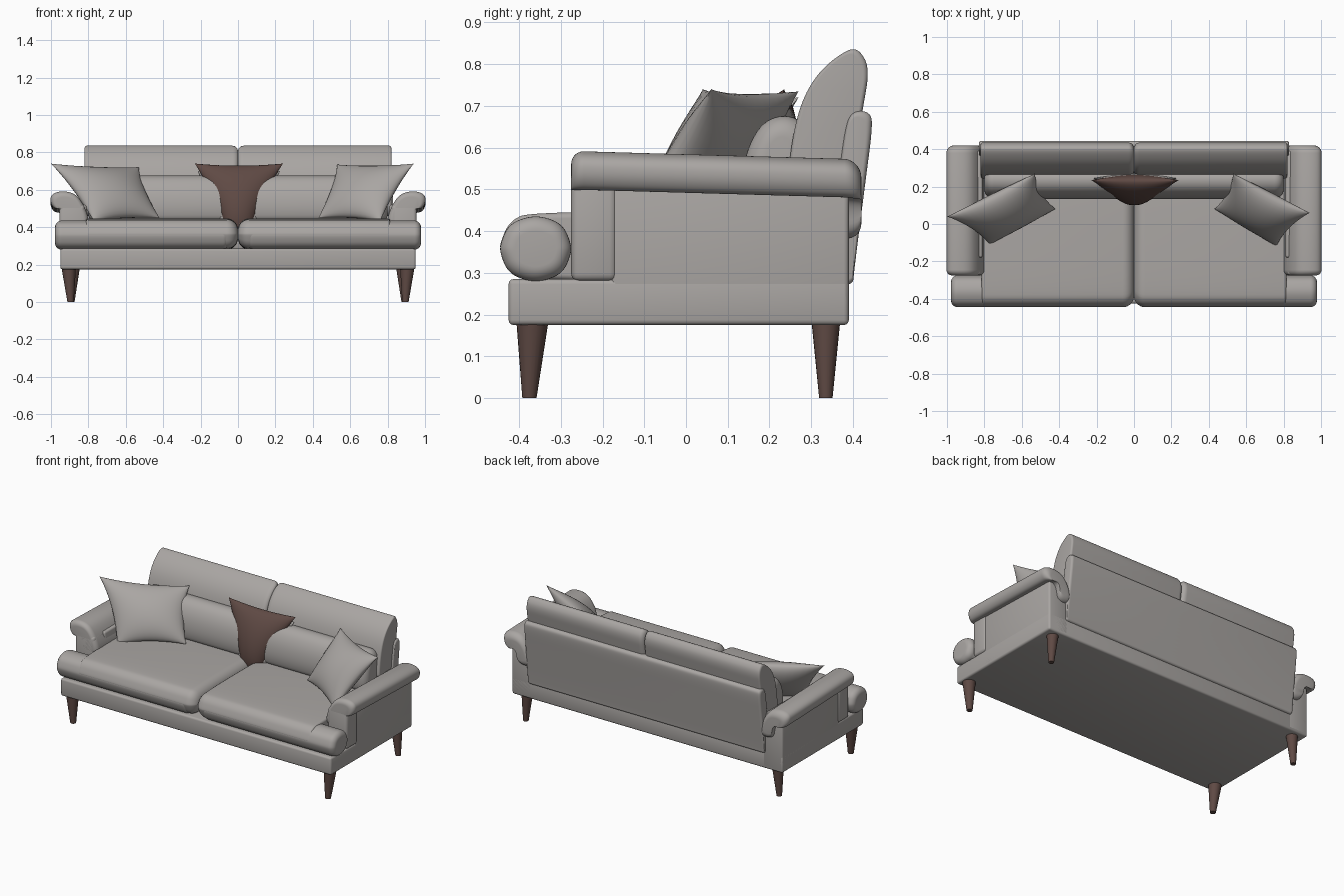
import bpy, bmesh, math
from mathutils import Vector

if "Cube" in bpy.data.objects:
    bpy.data.objects.remove(bpy.data.objects["Cube"], do_unlink=True)


def material(name, rgb):
    m = bpy.data.materials.new(name)
    m.use_nodes = True
    m.diffuse_color = (*rgb, 1)
    bsdf = m.node_tree.nodes["Principled BSDF"]
    bsdf.inputs["Base Color"].default_value = (*rgb, 1)
    bsdf.inputs["Roughness"].default_value = 0.8
    return m


FABRIC = material("warm grey fabric", (0.40, 0.38, 0.365))
BROWN = material("dark brown", (0.115, 0.068, 0.058))


def finish(name, bm, mat, angle=40):
    bmesh.ops.remove_doubles(bm, verts=bm.verts, dist=0.0002)
    bmesh.ops.recalc_face_normals(bm, faces=bm.faces)
    mesh = bpy.data.meshes.new(name)
    bm.to_mesh(mesh)
    bm.free()
    mesh.materials.append(mat)
    ob = bpy.data.objects.new(name, mesh)
    bpy.context.collection.objects.link(ob)
    bpy.ops.object.select_all(action="DESELECT")
    ob.select_set(True)
    bpy.context.view_layer.objects.active = ob
    bpy.ops.object.shade_smooth_by_angle(angle=math.radians(angle))
    return ob


def box(name, lo, hi, bevel=0.012):
    bm = bmesh.new()
    bmesh.ops.create_cube(bm, size=1)
    for v in bm.verts:
        v.co = [(a + b) / 2 + c * (b - a) for a, b, c in zip(lo, hi, v.co)]
    bmesh.ops.bevel(bm, geom=bm.edges[:], offset=bevel, segments=3, profile=0.5, affect="EDGES")
    return finish(name, bm, FABRIC)


def soften(points, rounds=3):
    """Corner cutting turns a coarse outline into a soft one."""
    for _ in range(rounds):
        cut = []
        for p, q in zip(points, points[1:] + points[:1]):
            cut += [(0.75 * p[0] + 0.25 * q[0], 0.75 * p[1] + 0.25 * q[1]),
                    (0.25 * p[0] + 0.75 * q[0], 0.25 * p[1] + 0.75 * q[1])]
        points = cut
    return points


def loft(name, outline, start, end, r_start, r_end, place, steps=7):
    """Extrude an outline between two stations, with rounded ends."""
    pts = soften(outline)
    lo = [min(p[i] for p in pts) for i in (0, 1)]
    hi = [max(p[i] for p in pts) for i in (0, 1)]
    mid = [(a + b) / 2 for a, b in zip(lo, hi)]
    half = [(b - a) / 2 for a, b in zip(lo, hi)]
    angles = [math.pi / 2 * i / steps for i in range(steps + 1)]
    stations = [(start + r_start * (1 - math.sin(a)), r_start * (1 - math.cos(a))) for a in reversed(angles)]
    stations = [(start + r_start * (1 - math.sin(a)), r_start * (1 - math.sin(math.pi / 2 - a))) for a in angles]
    stations = [(start + r_start * (1 - math.cos(a)), r_start * (1 - math.sin(a))) for a in angles]
    stations += [(end - r_end * (1 - math.cos(a)), r_end * (1 - math.sin(a))) for a in reversed(angles)]
    bm = bmesh.new()
    rings = []
    for s, inset in stations:
        k = [max(0.05, 1 - inset / h) for h in half]
        rings.append([bm.verts.new(place(s, *(m + (c - m) * f for c, m, f in zip(p, mid, k)))) for p in pts])
    for a, b in zip(rings, rings[1:]):
        for i in range(len(pts)):
            j = (i + 1) % len(pts)
            bm.faces.new((a[i], a[j], b[j], b[i]))
    bm.faces.new(rings[0])
    bm.faces.new(rings[-1])
    return finish(name, bm, FABRIC)


def pillow(name, corners, thick, pinch, mat, n=18):
    """Stuffed square pillow: corners run top left, top right, bottom right, bottom left."""
    tl, tr, br, bl = map(Vector, corners)
    normal = (tr - bl).cross(tl - br).normalized()
    bm = bmesh.new()
    for side in (-1, 1):
        grid = []
        for i in range(n + 1):
            row = []
            for j in range(n + 1):
                u, v = math.sin(math.pi * (i / n - 0.5)), math.sin(math.pi * (j / n - 0.5))
                s = (1 + u * (1 - pinch * (1 - v * v))) / 2
                t = (1 + v * (1 - pinch * (1 - u * u))) / 2
                p = bl.lerp(br, s).lerp(tl.lerp(tr, s), t)
                puff = thick * max(0, (1 - u * u) * (1 - v * v)) ** 0.55
                row.append(bm.verts.new(p + normal * side * puff))
            grid.append(row)
        for i in range(n):
            for j in range(n):
                bm.faces.new((grid[i][j], grid[i + 1][j], grid[i + 1][j + 1], grid[i][j + 1]))
    return finish(name, bm, mat, 60)


def leg(name, top, bottom, r_top, r_bottom, sides=20):
    bm = bmesh.new()
    rings = []
    for c, r in ((top, r_top), (bottom, r_bottom)):
        rings.append([bm.verts.new((c[0] + r * math.cos(a), c[1] + r * math.sin(a), c[2]))
                      for a in (2 * math.pi * i / sides for i in range(sides))])
        bm.faces.new(rings[-1])
    for i in range(sides):
        j = (i + 1) % sides
        bm.faces.new((rings[0][i], rings[0][j], rings[1][j], rings[1][i]))
    return finish(name, bm, BROWN)


def rounded(y0, y1, z0, z1, r):
    return [(y0, z0 + r), (y0, z1 - r), (y0 + r * 0.3, z1 - r * 0.3), (y0 + r, z1), (y1 - r, z1),
            (y1 - r * 0.3, z1 - r * 0.3), (y1, z1 - r), (y1, z0 + r), (y1 - r * 0.3, z0 + r * 0.3),
            (y1 - r, z0), (y0 + r, z0), (y0 + r * 0.3, z0 + r * 0.3)]


# Frame and reclined back panel
box("base_frame", (-0.95, -0.425, 0.175), (0.95, 0.39, 0.285))
back_outline = [(0.34, 0.27), (0.40, 0.27), (0.402, 0.30), (0.43, 0.52), (0.447, 0.65), (0.442, 0.685),
                (0.40, 0.69), (0.38, 0.65), (0.36, 0.48)]
loft("back_panel", back_outline, -0.83, 0.83, 0.015, 0.015, lambda s, y, z: (s, y, z))

arm_outline = [(0.80, 0.40), (0.80, 0.46), (0.835, 0.54), (0.88, 0.585), (0.95, 0.594), (1.0, 0.575),
               (1.004, 0.53), (0.98, 0.495), (0.93, 0.505), (0.90, 0.48), (0.89, 0.40)]
seat_outline = rounded(-0.445, 0.30, 0.28, 0.447, 0.075)
nose_outline = rounded(-0.445, -0.275, 0.28, 0.435, 0.065)
back_cushion = [(0.24, 0.46), (0.25, 0.60), (0.275, 0.71), (0.32, 0.785), (0.385, 0.835), (0.415, 0.836),
                (0.44, 0.79), (0.425, 0.70), (0.40, 0.56), (0.37, 0.46)]
lumbar = [(0.15, 0.42), (0.13, 0.50), (0.145, 0.60), (0.19, 0.67), (0.26, 0.68), (0.32, 0.62), (0.32, 0.42)]

for sx, side in ((1, "left"), (-1, "right")):
    def across(s, y, z):
        return (sx * s, y, z)

    def along(s, x, z):
        return (sx * x, s, z - 0.02 * max(0, s - 0.2) / 0.2)

    def bounds(x0, x1):
        return sorted((sx * x0, sx * x1))

    # Arms: side panel, front facing panel, rolled pad
    a, b = bounds(0.81, 0.95)
    box(side + "_arm_panel", (a, -0.18, 0.18), (b, 0.39, 0.52))
    a, b = bounds(0.82, 0.955)
    box(side + "_arm_front", (a, -0.275, 0.28), (b, -0.165, 0.52), 0.018)
    loft(side + "_arm_pad", arm_outline, -0.275, 0.42, 0.03, 0.04, along)

    # Cushions
    loft(side + "_seat_cushion", seat_outline, 0, 0.815, 0.06, 0.015, across)
    loft(side + "_seat_cushion_nose", nose_outline, 0.05, 0.978, 0.03, 0.035, across)
    loft(side + "_back_cushion", back_cushion, 0, 0.82, 0.03, 0.012, across)
    loft(side + "_lumbar_cushion", lumbar, 0, 0.80, 0.08, 0.05, across)

    # Tapered legs
    leg(side + "_front_leg", (sx * 0.905, -0.368, 0.18), (sx * 0.895, -0.375, 0), 0.038, 0.017)
    leg(side + "_back_leg", (sx * 0.88, 0.335, 0.18), (sx * 0.89, 0.335, 0), 0.034, 0.016)

# Throw pillows
pillow("right_throw_pillow", [(-1.0, 0.04, 0.74), (-0.53, 0.27, 0.72), (-0.42, 0.08, 0.45), (-0.77, -0.11, 0.43)],
       0.075, 0.1, FABRIC)
pillow("left_throw_pillow", [(0.53, 0.27, 0.735), (0.94, 0.06, 0.74), (0.76, -0.12, 0.43), (0.43, 0.08, 0.45)],
       0.075, 0.1, FABRIC)
pillow("centre_pillow", [(-0.23, 0.235, 0.74), (0.24, 0.235, 0.74), (0.05, 0.13, 0.36), (-0.05, 0.13, 0.36)],
       0.07, 0.06, BROWN)
pillow("centre_pillow_backing", [(-0.215, 0.245, 0.70), (0.225, 0.245, 0.70), (0.09, 0.145, 0.40),
       (-0.09, 0.145, 0.40)], 0.06, 0.02, FABRIC)
